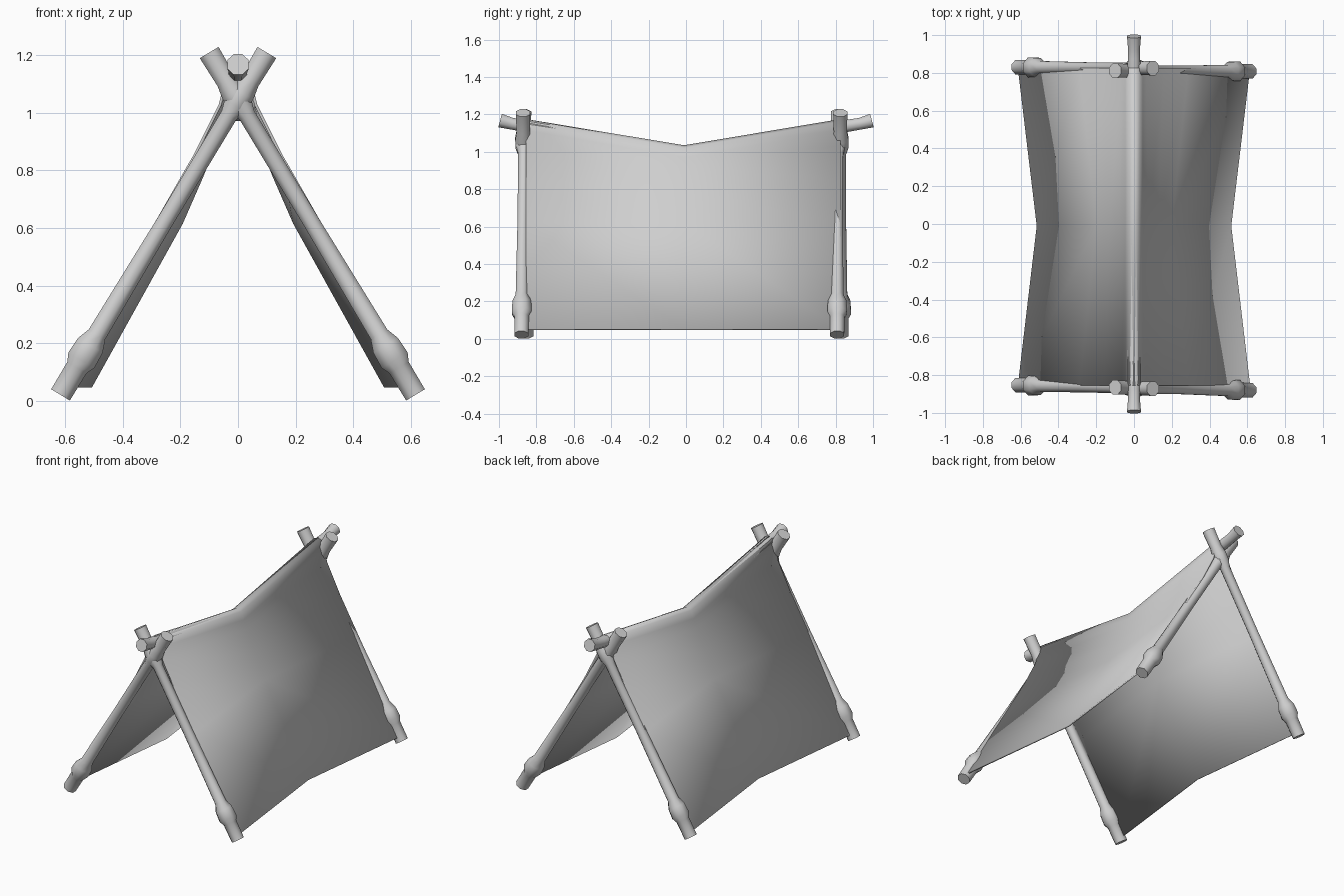
import bpy, bmesh, math
from mathutils import Vector

cube = bpy.data.objects.get("Cube")
if cube:
    bpy.data.objects.remove(cube, do_unlink=True)

grey = bpy.data.materials.new("plain grey")
grey.use_nodes = True
grey.diffuse_color = (0.62, 0.62, 0.62, 1)
grey.node_tree.nodes["Principled BSDF"].inputs["Base Color"].default_value = (0.62, 0.62, 0.62, 1)


def finish(name, bm):
    bmesh.ops.recalc_face_normals(bm, faces=bm.faces)
    mesh = bpy.data.meshes.new(name)
    bm.to_mesh(mesh)
    bm.free()
    obj = bpy.data.objects.new(name, mesh)
    bpy.context.collection.objects.link(obj)
    mesh.materials.append(grey)
    bpy.ops.object.select_all(action='DESELECT')
    obj.select_set(True)
    bpy.context.view_layer.objects.active = obj
    bpy.ops.object.shade_smooth_by_angle(angle=math.radians(55))
    return obj


def pole(name, stations, side, sides=8):
    """Loft round rings through (centre, radius) stations."""
    bm = bmesh.new()
    rings = []
    for i, (c, r) in enumerate(stations):
        before = stations[max(i - 1, 0)][0]
        after = stations[min(i + 1, len(stations) - 1)][0]
        up = (after - before).cross(side).normalized()
        ring = []
        for k in range(sides):
            a = math.tau * (k + 0.5) / sides
            ring.append(bm.verts.new(c + r * (math.cos(a) * side + math.sin(a) * up)))
        rings.append(ring)
    for a, b in zip(rings, rings[1:]):
        for k in range(sides):
            n = (k + 1) % sides
            bm.faces.new((a[k], a[n], b[n], b[k]))
    bm.faces.new(rings[0])
    bm.faces.new(rings[-1])
    return finish(name, bm)


# Crossed legs: (distance along the leg, radius), with a knot near the foot and the top
LEG = [(0, .041), (.11, .042), (.14, .057), (.2, .054), (.245, .036), (.7, .031),
       (1.13, .032), (1.17, .045), (1.22, .047), (1.27, .038), (1.384, .041)]


def leg(name, s, y_foot, y_top):
    foot = Vector((s * .615, y_foot, .022))
    top = Vector((s * -.1, y_top, 1.208))
    length = LEG[-1][0]
    pole(name, [(foot.lerp(top, d / length), r) for d, r in LEG], Vector((0, 1, 0)))


leg("front_left_leg", 1, -.88, -.865)
leg("front_right_leg", -1, -.853, -.872)
leg("back_left_leg", 1, .808, .812)
leg("back_right_leg", -1, .83, .825)

# Sagging ridge pole: (y, z, radius), flared at both ends
half = [(.994, 1.167, .04), (.93, 1.15, .034), (.88, 1.142, .035), (.83, 1.135, .037)]
ridge = [(-y, z, r) for y, z, r in half] + [(-.01, 1.0, .031)] + half[::-1]
pole("ridge_pole", [(Vector((0, y, z)), r) for y, z, r in ridge], Vector((1, 0, 0)))

# Cloth: half profiles from ridge to hem, at the ends and at the drawn-in middle
END = [(0, 1.175), (.03, 1.162), (.046, 1.115), (.066, 1.03), (.156, .85), (.288, .62), (.615, .052)]
MID = [(0, 1.035), (.03, 1.02), (.046, .97), (.075, .92), (.13, .78), (.2, .62), (.515, .052)]
bm = bmesh.new()
rows = []
for y, prof in ((-.855, END), (-.01, MID), (.825, END)):
    full = [(-x, z) for x, z in prof[:0:-1]] + prof
    rows.append([bm.verts.new((x, y, z)) for x, z in full])
for a, b in zip(rows, rows[1:]):
    for k in range(len(a) - 1):
        bm.faces.new((a[k], a[k + 1], b[k + 1], b[k]))
cloth = finish("tent_cloth", bm)
# Point the cloth outwards, then thicken it inwards
if cloth.data.polygons[len(cloth.data.polygons) // 4].normal.z < 0:
    cloth.data.flip_normals()
thick = cloth.modifiers.new("thickness", 'SOLIDIFY')
thick.thickness = .01
thick.offset = -1
